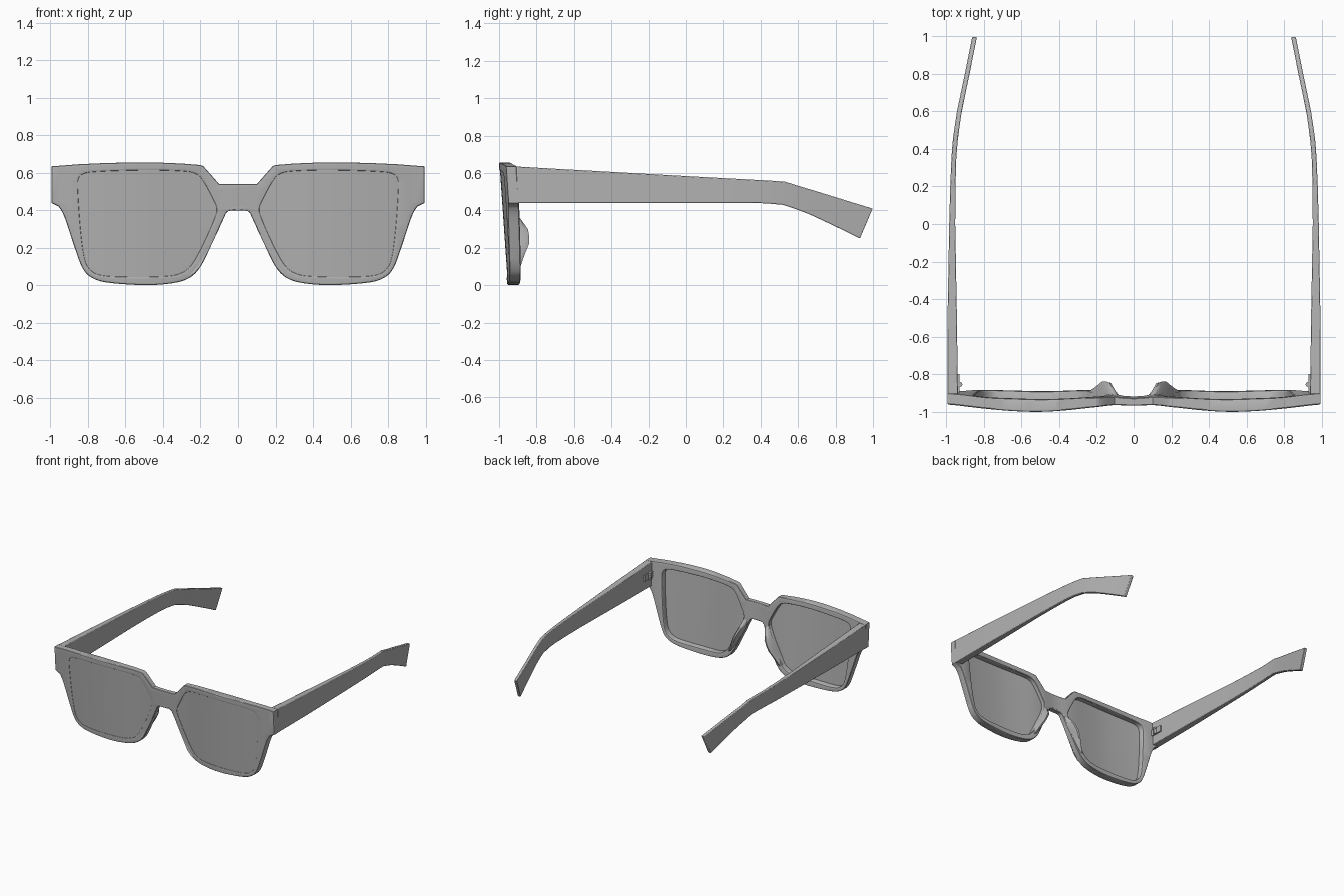
import bpy, bmesh, math
from mathutils import Vector

if "Cube" in bpy.data.objects:
    bpy.data.objects.remove(bpy.data.objects["Cube"])

# dark grey plastic shared by all parts
grey = bpy.data.materials.new("dark_grey")
grey.diffuse_color = (.45, .45, .45, 1)
grey.use_nodes = True
grey.node_tree.nodes["Principled BSDF"].inputs["Base Color"].default_value = grey.diffuse_color


def lerp(keys, v):
    if v <= keys[0][0]:
        return keys[0][1]
    for (a, p), (b, q) in zip(keys, keys[1:]):
        if v <= b:
            return p + (q - p) * (v - a) / (b - a)
    return keys[-1][1]


def soft(keys, v):
    return sum(lerp(keys, abs(v + d)) for d in (-.05, -.025, 0, .025, .05)) / 5


def smooth_path(pts, closed=False, n=4):
    # Catmull-Rom through the points
    m, out = len(pts), []
    for i in range(m if closed else m - 1):
        k = [(i + d) % m if closed else min(max(i + d, 0), m - 1) for d in (-1, 0, 1, 2)]
        a, b, c, d = (Vector(pts[j]) for j in k)
        for s in range(n):
            t = s / n
            out.append(.5 * (2 * b + (c - a) * t + (2 * a - 5 * b + 4 * c - d) * t ** 2
                             + (3 * b - a - 3 * c + d) * t ** 3))
    if not closed:
        out.append(Vector(pts[-1]))
    return [(p[0], p[1]) for p in out]


def finish(name, bm, angle=32, bevel=0):
    bmesh.ops.recalc_face_normals(bm, faces=bm.faces)
    me = bpy.data.meshes.new(name)
    bm.to_mesh(me)
    bm.free()
    me.materials.append(grey)
    me.polygons.foreach_set("material_index", [0] * len(me.polygons))
    me.polygons.foreach_set("use_smooth", [True] * len(me.polygons))
    me.set_sharp_from_angle(angle=math.radians(angle))
    ob = bpy.data.objects.new(name, me)
    bpy.context.scene.collection.objects.link(ob)
    if bevel:
        b = ob.modifiers.new("bevel", 'BEVEL')
        b.width, b.segments, b.limit_method = bevel, 2, 'ANGLE'
        b.angle_limit = math.radians(40)
    return ob


# front and back surface of the face front, as y over |x| at z = 0.65
FRONT = [(0, -.978), (.1, -.972), (.2, -.976), (.35, -.993), (.5, -1.003),
         (.65, -.998), (.8, -.985), (1, -.962)]
BACK = [(0, -.94), (.1, -.926), (.2, -.922), (.35, -.932), (.5, -.936),
        (.8, -.926), (.92, -.908), (1, -.905)]


def plate(name, loops, t0=0, t1=1, bevel=.01):
    # flat outline with holes, thickened, then bent onto the front/back surfaces
    cu = bpy.data.curves.new(name + "_outline", 'CURVE')
    cu.dimensions, cu.fill_mode = '2D', 'BOTH'
    cu.extrude, cu.bevel_depth, cu.offset, cu.bevel_resolution = .05 - bevel, bevel, -bevel, 1
    for loop in loops:
        sp = cu.splines.new('POLY')
        sp.points.add(len(loop) - 1)
        for p, (x, z) in zip(sp.points, loop):
            p.co = (x, z, 0, 1)
        sp.use_cyclic_u = True
    tmp = bpy.data.objects.new(name + "_tmp", cu)
    bpy.context.scene.collection.objects.link(tmp)
    me = bpy.data.meshes.new_from_object(tmp.evaluated_get(bpy.context.evaluated_depsgraph_get()))
    bpy.data.objects.remove(tmp)
    bm = bmesh.new()
    bm.from_mesh(me)
    bmesh.ops.remove_doubles(bm, verts=bm.verts, dist=.0005)
    for i in range(-19, 20):
        bmesh.ops.bisect_plane(bm, geom=bm.verts[:] + bm.edges[:] + bm.faces[:],
                               plane_co=(i * .05, 0, 0), plane_no=(1, 0, 0))
    for v in bm.verts:
        x, z, h = v.co
        t = t0 + (t1 - t0) * (.05 - h) / .1
        y = soft(FRONT, x) * (1 - t) + soft(BACK, x) * t + .045 * (.65 - z) / .65
        v.co = (x, y, z)
    return finish(name, bm)


# face front outline (right half, then mirrored) and lens openings
top = [(.1, .54), (.185, .636), (.2, .642), (.3, .65), (.42, .655), (.55, .656),
       (.7, .653), (.85, .646), (.995, .635), (.995, .44)]
rim = smooth_path([(.955, .42), (.925, .365), (.87, .2), (.83, .095), (.785, .045), (.7, .016),
                   (.5, .002), (.35, .012), (.26, .04), (.2, .1), (.14, .22), (.08, .35),
                   (.06, .39), (.035, .4), (0, .4)])
half = top + rim
outline = half + [(-x, z) for x, z in reversed(half[:-1])]
lens_r = smooth_path([(.115, .41), (.14, .47), (.19, .56), (.228, .595), (.3, .608), (.5, .613),
                      (.75, .605), (.825, .593), (.85, .565), (.852, .5), (.838, .3), (.818, .15),
                      (.79, .088), (.73, .056), (.6, .048), (.4, .05), (.31, .065),
                      (.25, .11), (.188, .22), (.13, .35)], closed=True, n=3)
lens_l = [(-x, z) for x, z in reversed(lens_r)]
plate("face_frame", [outline, lens_r, lens_l])


# lenses sit just behind the frame's front surface
def grow(loop):
    cx = sum(p[0] for p in loop) / len(loop)
    return [(cx + (x - cx) * 1.015, .34 + (z - .34) * 1.015) for x, z in loop]


plate("lens_right", [grow(lens_r)], .06, .3, .004)
plate("lens_left", [grow(lens_l)], .06, .3, .004)


def loft(sections):
    bm = bmesh.new()
    rows = [[bm.verts.new(p) for p in s] for s in sections]
    n = len(rows[0])
    for a, b in zip(rows, rows[1:]):
        for i in range(n):
            bm.faces.new((a[i], a[(i + 1) % n], b[(i + 1) % n], b[i]))
    bm.faces.new(rows[0])
    bm.faces.new(rows[-1])
    return bm


# temple arm stations: top y, z and bottom y, z
ARM = [(-.906, .635, -.906, .44), (-.7, .623, -.7, .44), (-.5, .612, -.5, .44),
       (-.25, .598, -.25, .44), (0, .584, 0, .44), (.2, .573, .2, .44), (.35, .565, .35, .44),
       (.46, .559, .43, .438), (.53, .554, .52, .43), (.6, .532, .58, .41), (.7, .502, .66, .38),
       (.8, .471, .75, .338), (.9, .44, .84, .295), (.998, .41, .93, .25)]
OUTER = [(-.9, .995), (-.5, .994), (0, .985), (.3, .977), (.45, .966), (.6, .944),
         (.8, .902), (1, .862)]
THICK = [(-.9, .056), (-.5, .05), (0, .032), (.3, .026), (1, .025)]

# nose pad stations: edge x, z and ridge y
PAD = [(.066, .385, -.912), (.08, .345, -.88), (.1, .295, -.845), (.123, .25, -.838),
       (.14, .215, -.841), (.165, .165, -.862), (.195, .105, -.883), (.235, .06, -.9)]

for side, s in (("right", 1), ("left", -1)):
    secs = []
    for yt, zt, yb, zb in ARM:
        o1, o2 = lerp(OUTER, yt), lerp(OUTER, yb)
        w1, w2 = lerp(THICK, yt), lerp(THICK, yb)
        secs.append([(s * o1, yt, zt), (s * o2, yb, zb),
                     (s * (o2 - w2), yb, zb), (s * (o1 - w1), yt, zt)])
    finish("temple_arm_" + side, loft(secs), 35, .004)

    secs = []
    for x, z, y in PAD:
        secs.append([(s * (x + .004), -.945, z), (s * (x + .008), (y - .93) / 2, z),
                     (s * (x + .02), y - .004, z), (s * (x + .034), y, z + .003),
                     (s * (x + .046), (y * 2 - .915) / 3, z + .006), (s * (x + .052), -.93, z + .008)])
    finish("nose_pad_" + side, loft(secs), 50)

    # hinge: mounting plate and three knuckles
    bm = bmesh.new()
    bmesh.ops.create_cube(bm, size=1)
    for v in bm.verts:
        v.co = (s * .936 + v.co.x * .014, -.85 + v.co.y * .1, .54 + v.co.z * .05)
    for k in (-1, 0, 1):
        geo = bmesh.ops.create_cone(bm, cap_ends=True, segments=16, radius1=.013,
                                    radius2=.013, depth=.016)
        bmesh.ops.translate(bm, verts=geo["verts"], vec=(s * .928, -.855, .54 + k * .018))
    finish("hinge_" + side, bm)
